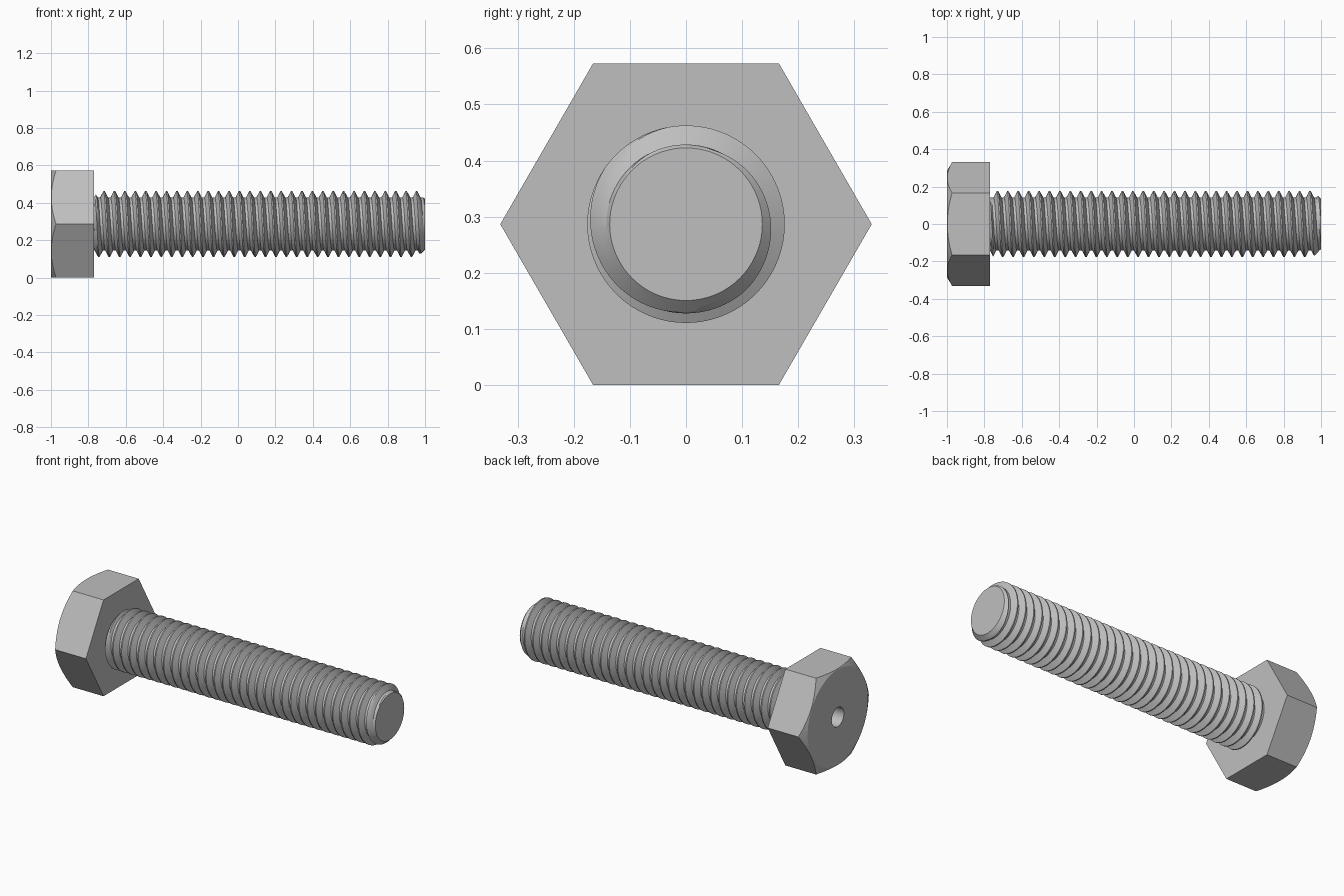
import bpy, bmesh
from math import pi, radians, sin, cos, tan

cube = bpy.data.objects.get("Cube")
if cube:
    bpy.data.objects.remove(cube, do_unlink=True)

CORNER = 0.331                       # hexagon corner radius
AXIS_Z = CORNER * cos(pi / 6)        # height of the bolt axis
HEAD_X, SEAT_X, TIP_X = -1.0, -0.77, 1.0
MAJOR, ROOT, TIP_R = 0.176, 0.142, 0.136
PITCH = 0.0557

steel = bpy.data.materials.new("steel grey")
steel.use_nodes = True
grey = (0.52, 0.52, 0.52, 1)
steel.diffuse_color = grey
bsdf = steel.node_tree.nodes["Principled BSDF"]
bsdf.inputs["Base Color"].default_value = grey


def cone_along_x(name, x0, x1, r0, r1, sides):
    """Cylinder or cone on the bolt axis between two x positions."""
    bpy.ops.mesh.primitive_cone_add(
        vertices=sides, radius1=r0, radius2=r1, depth=x1 - x0,
        location=((x0 + x1) / 2, 0, AXIS_Z), rotation=(0, pi / 2, 0))
    ob = bpy.context.object
    ob.name = name
    ob.data.materials.append(steel)
    return ob


def cut(ob, cutter, operation):
    """Apply a boolean and discard the cutter."""
    cutter.hide_render = True
    mod = ob.modifiers.new("cut", 'BOOLEAN')
    mod.operation, mod.object, mod.solver = operation, cutter, 'EXACT'
    bpy.context.view_layer.objects.active = ob
    bpy.ops.object.modifier_apply(modifier=mod.name)
    bpy.data.objects.remove(cutter, do_unlink=True)


def smooth(ob):
    bpy.ops.object.select_all(action='DESELECT')
    ob.select_set(True)
    bpy.context.view_layer.objects.active = ob
    bpy.ops.object.shade_smooth_by_angle(angle=radians(22))


# Hexagonal head: corners rounded off by a cone, centre hole in its outer face
head = cone_along_x("hex_head", HEAD_X, SEAT_X, CORNER, CORNER, 6)
margin, slope = 0.02, 1 / tan(radians(30))
face_r = AXIS_Z - 0.003
cut(head, cone_along_x("corner_cutter", HEAD_X - margin, SEAT_X + margin,
                       face_r - margin * slope,
                       face_r + (SEAT_X + margin - HEAD_X) * slope, 96), 'INTERSECT')
cut(head, cone_along_x("hole_cutter", HEAD_X - margin, HEAD_X + 0.12,
                       0.057, 0.057, 48), 'DIFFERENCE')
smooth(head)


# Threaded shank: a right-handed helical sweep, trimmed at the tip and the head
def thread_radius(x, r):
    tip_limit = TIP_R + max(0, TIP_X - x)
    seat_limit = ROOT + max(0, x - SEAT_X) * 2
    return min(r, tip_limit, seat_limit)


mid = (MAJOR + ROOT) / 2
profile = [(-3 / 8, ROOT), (-7 / 32, mid), (-1 / 16, MAJOR),
           (1 / 16, MAJOR), (7 / 32, mid), (3 / 8, ROOT)]
SEGMENTS, TURNS = 72, 36
start = 0.941 - 34 * PITCH

bm = bmesh.new()
columns = []
for i in range(SEGMENTS + 1):
    a = 2 * pi * i / SEGMENTS
    column = []
    for turn in range(TURNS):
        for offset, r in profile:
            x = start + PITCH * (turn + offset + i / SEGMENTS)
            x = min(max(x, SEAT_X - 0.01), TIP_X)
            r = thread_radius(x, r)
            column.append(bm.verts.new((x, r * cos(a), AXIS_Z + r * sin(a))))
    columns.append(column)
for left, right in zip(columns, columns[1:]):
    for j in range(len(left) - 1):
        bm.faces.new((left[j], left[j + 1], right[j + 1], right[j]))
bmesh.ops.remove_doubles(bm, verts=bm.verts, dist=0.00005)
bmesh.ops.holes_fill(bm, edges=[e for e in bm.edges if e.is_boundary], sides=0)
bmesh.ops.recalc_face_normals(bm, faces=bm.faces)
mesh = bpy.data.meshes.new("threaded_shank")
bm.to_mesh(mesh)
bm.free()
mesh.materials.append(steel)
shank = bpy.data.objects.new("threaded_shank", mesh)
bpy.context.collection.objects.link(shank)
smooth(shank)
